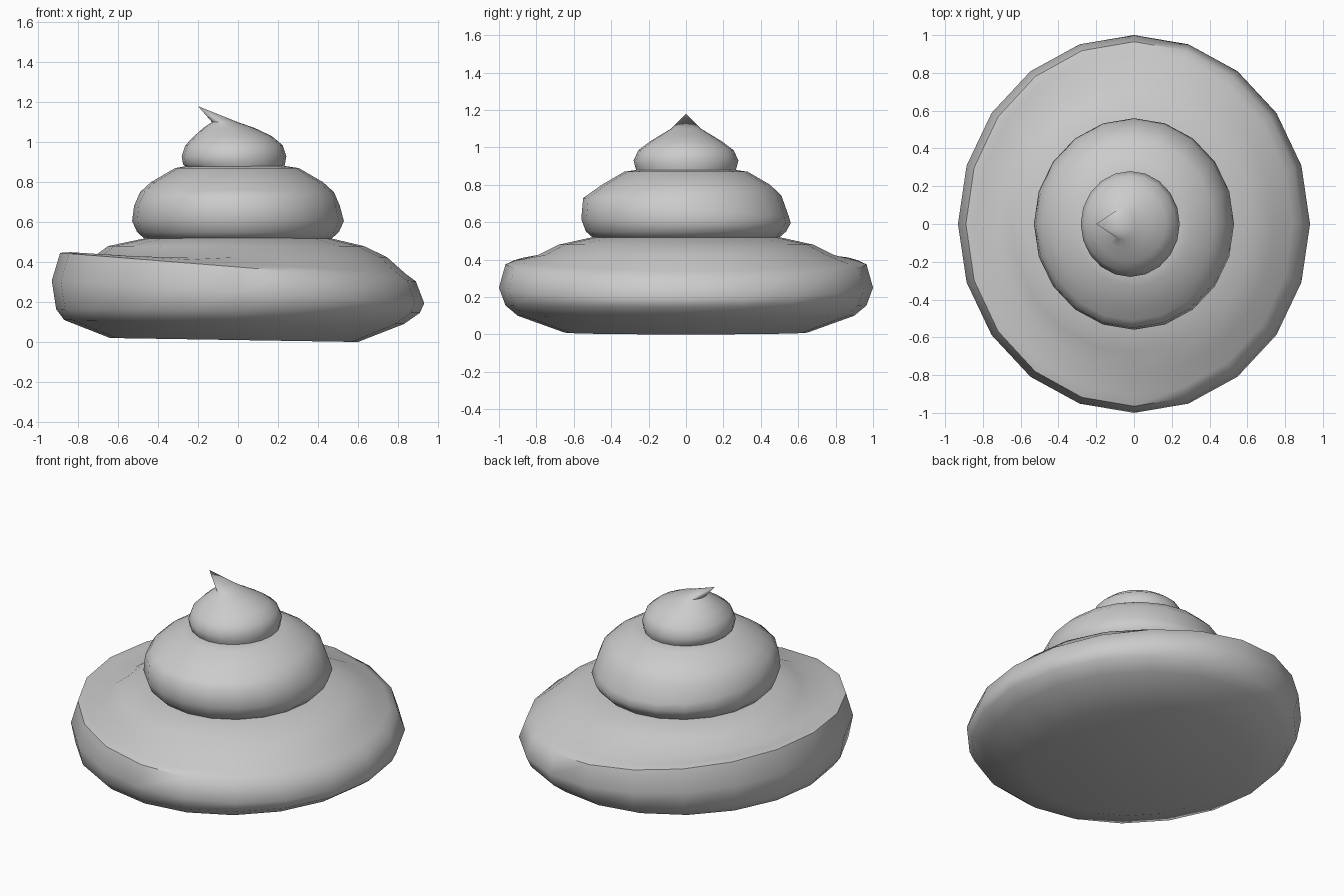
import bpy, bmesh, math

if "Cube" in bpy.data.objects:
    bpy.data.objects.remove(bpy.data.objects["Cube"])

SIDES = 20


def coil(name, rings, tip=None):
    """Stack of oval rings: (x radius, y radius, x centre, z, z slope along x, z slope along y)."""
    bm = bmesh.new()
    loops = []
    for rx, ry, cx, z, sx, sy in rings:
        loop = []
        for i in range(SIDES):
            a = 2 * math.pi * i / SIDES
            x, y = rx * math.cos(a), ry * math.sin(a)
            loop.append(bm.verts.new((cx + x, y, z + sx * x + sy * y)))
        loops.append(loop)
    for lo, hi in zip(loops, loops[1:]):
        for i in range(SIDES):
            j = (i + 1) % SIDES
            bm.faces.new((lo[i], lo[j], hi[j], hi[i]))
    bm.faces.new(loops[0][::-1])
    if tip:
        t = bm.verts.new(tip)
        for i in range(SIDES):
            bm.faces.new((loops[-1][i], loops[-1][(i + 1) % SIDES], t))
    else:
        bm.faces.new(loops[-1])
    bmesh.ops.recalc_face_normals(bm, faces=bm.faces)
    mesh = bpy.data.meshes.new(name)
    bm.to_mesh(mesh)
    bm.free()
    ob = bpy.data.objects.new(name, mesh)
    bpy.context.collection.objects.link(ob)
    bpy.ops.object.select_all(action='DESELECT')
    ob.select_set(True)
    bpy.context.view_layer.objects.active = ob
    bpy.ops.object.shade_smooth_by_angle(angle=math.radians(50))
    return ob


# wide bottom coil, its outer lip rising towards the left
coil("bottom_coil", [
    (0.62, 0.65, -0.02, 0.01, -0.016, 0),
    (0.85, 0.90, -0.02, 0.10, -0.012, 0),
    (0.91, 0.965, 0.00, 0.155, -0.01, 0),
    (0.932, 1.00, 0.00, 0.25, -0.06, 0),
    (0.89, 0.965, 0.00, 0.375, -0.08, 0),
    (0.84, 0.91, 0.00, 0.395, -0.065, 0),
    (0.735, 0.79, 0.01, 0.425, 0.0, 0),
    (0.64, 0.68, -0.01, 0.48, 0, 0),
    (0.46, 0.50, 0.00, 0.52, 0, 0),
])

# middle coil, crease higher at the front
coil("middle_coil", [
    (0.46, 0.49, 0.00, 0.51, 0, 0),
    (0.505, 0.535, 0.00, 0.55, 0, 0),
    (0.53, 0.56, 0.00, 0.605, 0, -0.02),
    (0.515, 0.55, -0.005, 0.68, 0, -0.09),
    (0.485, 0.51, -0.005, 0.75, 0, -0.015),
    (0.43, 0.45, -0.005, 0.80, 0, 0),
    (0.31, 0.33, -0.005, 0.87, 0, 0),
    (0.25, 0.26, -0.01, 0.88, 0, 0),
])

# top coil with a curled pointed tip
coil("top_coil", [
    (0.24, 0.26, -0.01, 0.865, 0, 0),
    (0.255, 0.27, -0.02, 0.89, 0, 0),
    (0.262, 0.28, -0.02, 0.93, 0, 0),
    (0.243, 0.255, -0.02, 0.985, 0, 0),
    (0.195, 0.195, -0.025, 1.03, 0, 0),
    (0.13, 0.13, -0.045, 1.07, 0, 0),
    (0.065, 0.08, -0.065, 1.10, 0, 0),
], tip=(-0.20, 0, 1.18))
